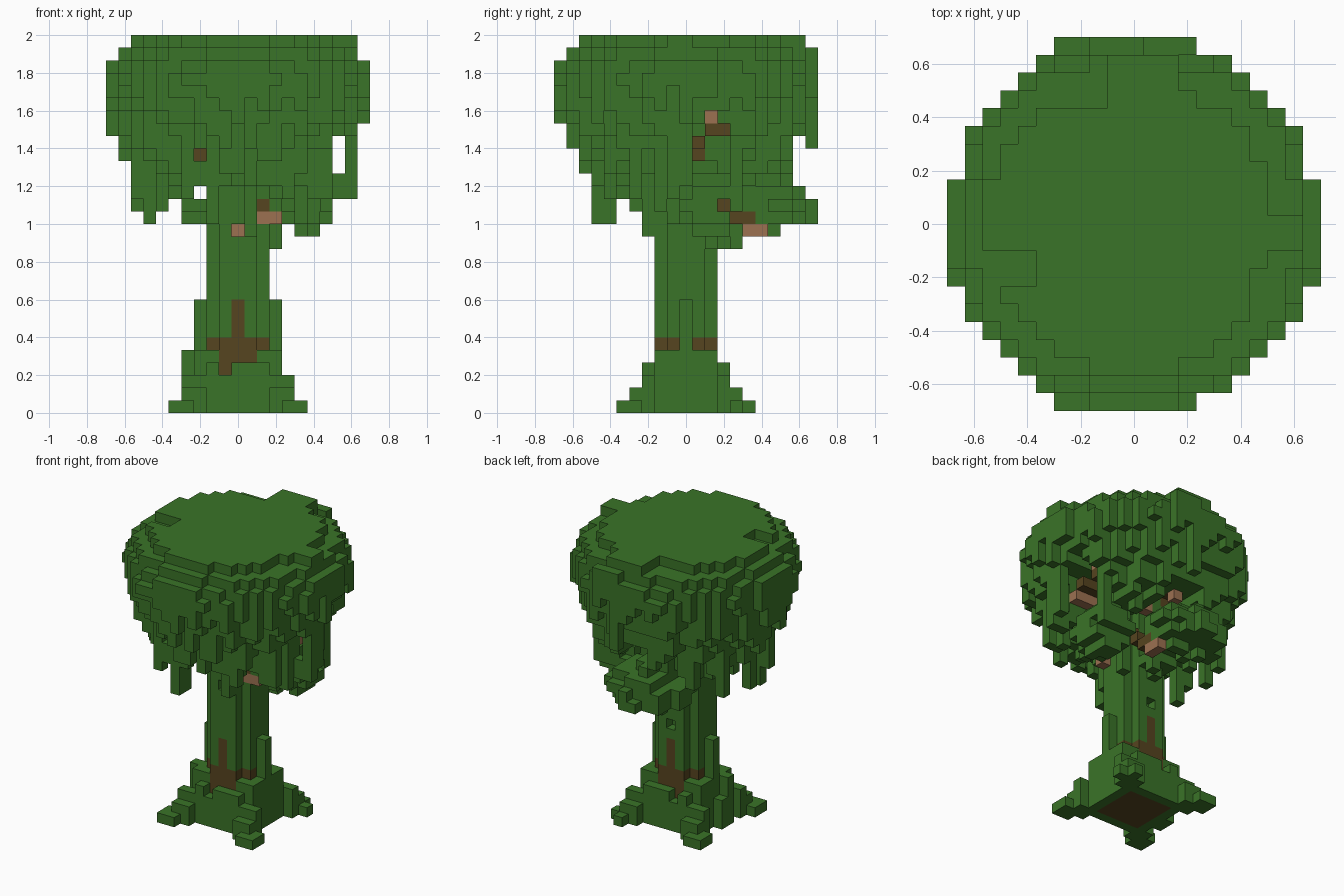
import bpy, bmesh, random
from math import hypot
from mathutils import Vector

random.seed(4)
S = 2 / 30  # edge length of one block
if "Cube" in bpy.data.objects:
    bpy.data.objects.remove(bpy.data.objects["Cube"])


def material(name, rgb):
    m = bpy.data.materials.new(name)
    m.use_nodes = True
    m.diffuse_color = (*rgb, 1)
    m.node_tree.nodes["Principled BSDF"].inputs["Base Color"].default_value = (*rgb, 1)
    return m


LEAF = material("leaf green", (0.042, 0.172, 0.021))
BARK = material("dark bark", (0.093, 0.058, 0.014))
PALE = material("pale wood", (0.335, 0.165, 0.083))

owner = {}  # block position -> (part name, material)


def put(part, mat, cells):
    for c in cells:
        owner.setdefault(c, (part, mat))


def line(a, b):
    a, b = Vector(a), Vector(b)
    n = int(max(abs(v) for v in b - a))
    return [tuple(round(v) for v in a.lerp(b, t / n)) for t in range(n + 1)]


def column(i, j, low, high):
    return [(i, j, k) for k in range(low, high + 1)]


def square(h):
    return [(i, j) for i in range(-h, h + 1) for j in range(-h, h + 1)]


# Branches: dark limbs with pale wood along their undersides and tips
put("branch_ends", PALE, [(2, -1, 15), (3, -1, 15), (2, 5, 14), (2, 6, 14), (6, 2, 23),
                          (0, -1, 14), (3, 0, 16), (6, -1, 23), (2, 4, 19)])
put("branch_ends", PALE, line((5, 0, 20), (7, 0, 20)) + column(0, 6, 20, 21))
put("branches", BARK, [(2, -1, 16), (2, 3, 16), (2, 4, 15), (2, 5, 15), (7, 1, 21),
                       (6, 1, 21), (6, 2, 22), (6, 3, 22), (-3, -6, 20)])
put("branches", BARK, line((0, 2, 19), (0, 6, 22)))
for start, end in [((1, 1, 18), (2, 3, 16)), ((-1, -1, 18), (-3, -6, 20)),
                   ((-1, 1, 18), (-6, 1, 20)), ((1, 0, 19), (6, 1, 21))]:
    put("branches", BARK, line(start, end))

# Trunk: bark core, bare patches near the ground, climbing leaves elsewhere
put("trunk_vines", LEAF, [(0, 1, 10)])
KNOTS = {(0, -2, 14), (0, 2, 10)}
for i, j in square(2):
    if abs(i) == 2 and abs(j) == 2:
        put("trunk", BARK, column(i, j, 0, 3))
        put("mossy_foot", LEAF, [(i, j, 4)])
    elif max(abs(i), abs(j)) < 2:
        put("trunk", BARK, column(i, j, 0, 24))
    else:
        put("trunk", BARK, column(i, j, 0, 8 if i == 0 else 5))
        put("trunk_vines", LEAF, [c for c in column(i, j, 6, 25) if c not in KNOTS])
for i in (-3, 3):
    put("side_vines", LEAF, column(i, 0, 0, 8))
    for j in range(-2, 3):
        put("mossy_foot", LEAF, column(i, j, 0, 4))

# Mossy foot with a root at each corner
for i, j in square(3):
    put("mossy_foot", LEAF, column(i, j, 0, 3 if abs(j) == 3 and i in (-2, 0, 1, 2) else 2))
put("mossy_foot", LEAF, column(-4, -1, 0, 4) + column(-4, 0, 0, 2))
for sx in (-1, 1):
    for sy in (-1, 1):
        tips = [(a, b) for a in (4, 5) for b in (4, 5)]
        if sx == sy == 1:
            tips.remove((5, 5))
        put("roots", LEAF, [(sx * a, sy * b, 0) for a, b in tips])
        put("roots", LEAF, [(sx * 4, sy * 3, 0), (sx * 3, sy * 4, 0), (sx * 4, sy * 4, 1)])
        put("roots", LEAF, column(sx * 4, sy * 3, 1, 2) + [(sx * 3, sy * 4, 1)])

# Crown: flat-topped inverted cone whose columns end at ragged heights
PROFILE = [(0, 21), (4, 20), (5, 19), (6, 18.7), (7, 19), (8, 20.2), (9, 22), (10, 24.3), (11, 28)]


def underside(r):
    for (r0, k0), (r1, k1) in zip(PROFILE, PROFILE[1:]):
        if r <= r1:
            return k0 + (k1 - k0) * (r - r0) / (r1 - r0)


def top_notch(i, j):
    return ((j > 6 and not -2 < i < 5) or (i > 6 and j < -2)
            or (i < -5 and j in (-3, -2)) or (i == -1 and j in (4, 5)))


def crown_top(i, j):
    rr = i * i + j * j
    tongue = (-2 < i < 3 and 0 < j < 10) or (0 < i < 10 and -2 < j < 1)
    if tongue or (rr < (62 if i + j > 0 else 72) and not top_notch(i, j)):
        return 29
    if rr < 90 or (j == 10 and i > 0):
        return 28
    return 27 if rr < 105 else 26


for i, j in square(10):
    rr = i * i + j * j
    side = abs(i) == 10 and j == 3
    if (rr > 110 and not (i == -4 and abs(j) == 10)) or side:
        continue
    low = round(underside(hypot(i, j)) + random.uniform(-1.4, 1.2))
    if i > 4 and 0 <= j <= 3:
        low = max(low, 23)
    if j > 4 and -1 <= i <= 2:
        low = max(low, 21)
    if i == 8:
        low = max(low, 22)
    high = crown_top(i, j)
    put("crown", LEAF, column(i, j, min(low, high), high))

# Hanging strands below the rim
for i, j, low in [(-7, -2, 15), (-6, -4, 16), (-8, 1, 16), (-7, 4, 16), (-5, 6, 17),
                  (-4, -7, 17), (-2, -6, 15), (4, -6, 17), (6, -4, 17), (7, -2, 16),
                  (9, -1, 17), (9, 0, 18), (7, -4, 17), (-6, 1, 17), (-4, -5, 17),
                  (3, -4, 17), (5, -1, 15), (-8, -2, 17), (7, 4, 16), (3, 2, 13),
                  (1, -7, 18), (-1, -7, 18), (2, -5, 18), (-2, -7, 15), (1, 10, 21),
                  (-9, 1, 20), (-10, -1, 22), (1, -3, 14), (4, 7, 20), (-2, 8, 19)]:
    put("hanging_strands", LEAF, column(i, j, low, 25))
put("hanging_strands", LEAF, column(8, -1, 17, 18) + [(3, -1, 16)])


# Low leaf clumps around the branch tips
def clump(part, centre, size):
    for i, j in square(10):
        for k in range(14, 19):
            d = sum(((p - c) / s) ** 2 for p, c, s in zip((i, j, k), centre, size))
            if d < 1 + random.uniform(-0.3, 0.1):
                put(part, LEAF, [(i, j, k)])


clump("back_clump", (-0.6, 6.8, 16), (3.9, 3.6, 2.15))
clump("side_clump", (5.4, 2, 16), (2.4, 3, 2.4))
put("back_clump", LEAF, line((0, 3, 13), (1, 4, 13)) + line((-1, 3, 14), (1, 3, 14))
    + line((-1, 4, 14), (1, 4, 14)))

# Openings in the leaves that reveal the branches
SIDE_GAPS = {(1, 21), (2, 22), (3, 22), (2, 23), (3, 16), (4, 15), (5, 15), (5, 14), (6, 14)}
for (i, j, k), (part, mat) in list(owner.items()):
    if mat is LEAF and ((i > 2 and (j, k) in SIDE_GAPS) or (i == -3 and k == 17)
                        or (i == -3 and k == 20 and j < -6)):
        del owner[(i, j, k)]

# Turn each part's blocks into a mesh of exposed faces only
DIRS = [Vector(d) for d in ((1, 0, 0), (-1, 0, 0), (0, 1, 0), (0, -1, 0), (0, 0, 1), (0, 0, -1))]
parts = {}
for cell, (part, mat) in owner.items():
    parts.setdefault((part, mat), []).append(cell)

for (part, mat), cells in parts.items():
    bm = bmesh.new()
    for cell in cells:
        mid = Vector(cell) + Vector((0, 0, 0.5))
        for d in DIRS:
            if tuple(int(a + b) for a, b in zip(cell, d)) in owner:
                continue
            u = Vector((d.y, d.z, d.x)) / 2
            v = d.cross(u)
            bm.faces.new([bm.verts.new((mid + d / 2 + p) * S)
                          for p in (-u - v, u - v, u + v, v - u)])
    bmesh.ops.remove_doubles(bm, verts=bm.verts[:], dist=0.001)
    mesh = bpy.data.meshes.new(part)
    bm.to_mesh(mesh)
    bm.free()
    mesh.materials.append(mat)
    bpy.context.collection.objects.link(bpy.data.objects.new(part, mesh))
